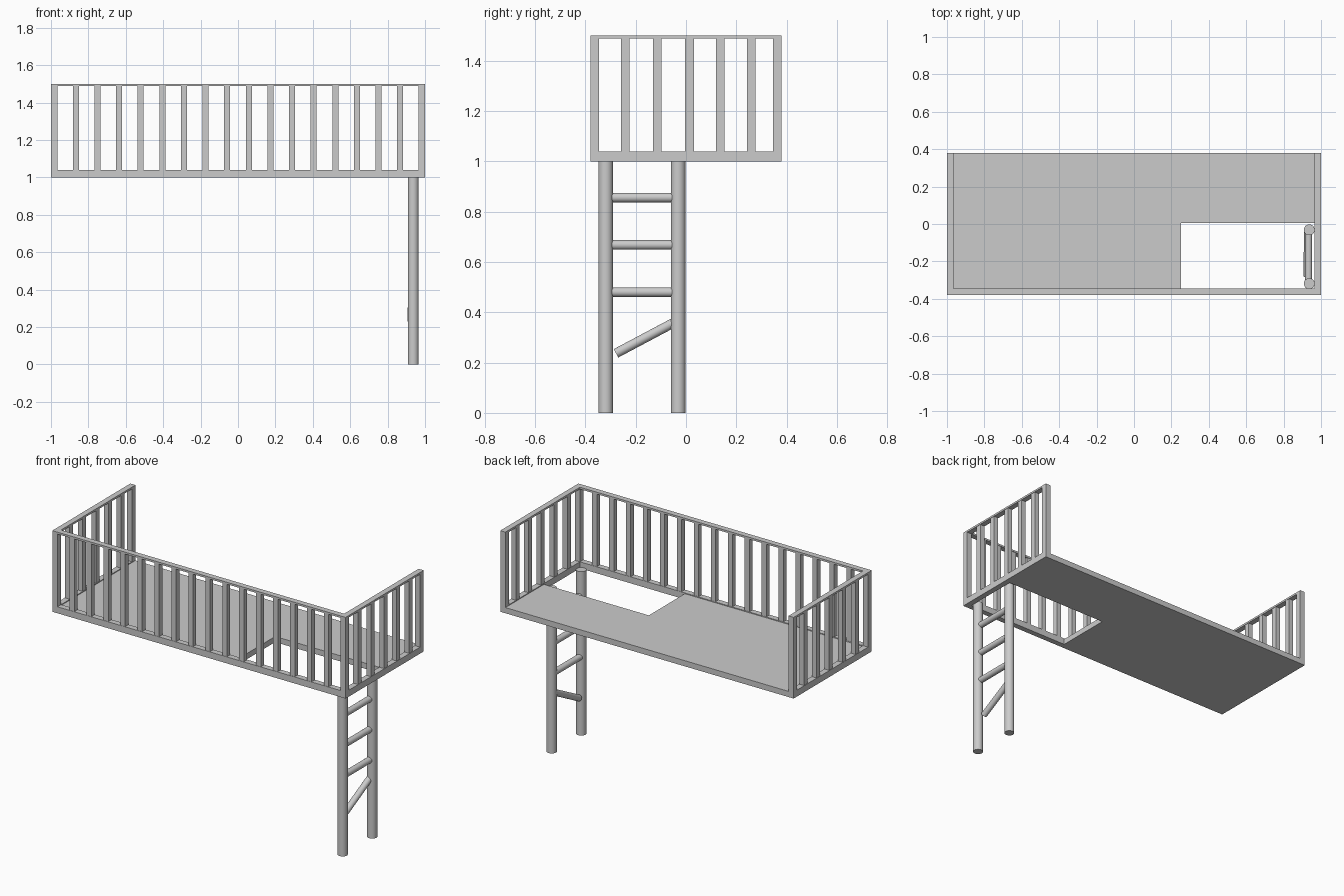
import bpy, bmesh
from mathutils import Vector

if "Cube" in bpy.data.objects:
    bpy.data.objects.remove(bpy.data.objects["Cube"])


def box(name, x0, x1, y0, y1, z0, z1):
    bm = bmesh.new()
    bmesh.ops.create_cube(bm, size=1)
    for v in bm.verts:
        v.co = ((x0 + x1) / 2 + v.co.x * (x1 - x0),
                (y0 + y1) / 2 + v.co.y * (y1 - y0),
                (z0 + z1) / 2 + v.co.z * (z1 - z0))
    return link(name, bm)


def link(name, bm):
    bmesh.ops.recalc_face_normals(bm, faces=bm.faces)
    me = bpy.data.meshes.new(name)
    bm.to_mesh(me)
    bm.free()
    ob = bpy.data.objects.new(name, me)
    bpy.context.collection.objects.link(ob)
    return ob


def rod(name, a, b, r):
    a, b = Vector(a), Vector(b)
    d = b - a
    bpy.ops.mesh.primitive_cylinder_add(vertices=24, radius=r, depth=d.length, location=(a + b) / 2)
    ob = bpy.context.object
    ob.name = name
    ob.rotation_euler = d.to_track_quat('Z', 'Y').to_euler()
    bpy.ops.object.shade_smooth_by_angle()
    return ob


W, D, T = 1.0, 0.38, 0.035          # half width, half depth, rail thickness
Z0, ZB, ZT, Z1 = 1.0, 1.04, 1.488, 1.5

# L-shaped floor with the ladder opening
bm = bmesh.new()
outline = [(-W + T, -D + T), (0.25, -D + T), (0.25, 0.005), (W - T, 0.005), (W - T, D), (-W + T, D)]
face = bm.faces.new([bm.verts.new((x, y, Z0)) for x, y in outline])
top = bmesh.ops.extrude_face_region(bm, geom=[face])
bmesh.ops.translate(bm, vec=(0, 0, 0.035),
                    verts=[e for e in top["geom"] if isinstance(e, bmesh.types.BMVert)])
if face.is_valid is False or len(bm.faces) < 8:
    bm.faces.new([v for v in bm.verts if v.co.z < Z0 + 0.01])
link("floor", bm)

# Front railing
for name, za, zb in (("bottom_rail", Z0, ZB), ("top_rail", ZT, Z1)):
    box("front_" + name, -W + T, W - T, -D, -D + T, za, zb)
step = (2 * W - T) / 17
for i in range(1, 17):
    x = -W + T / 2 + i * step
    box("front_baluster", x - 0.016, x + 0.016, -D + 0.002, -D + T - 0.002, ZB, ZT)

# End railings, left and right
for side, s in (("left", -1), ("right", 1)):
    x0, x1 = sorted((s * W, s * (W - T)))
    box(side + "_bottom_rail", x0, x1, -D, D, Z0, ZB)
    box(side + "_top_rail", x0, x1, -D, D, ZT, Z1)
    for y in (-D + T / 2, D - T / 2):
        box(side + "_corner_post", x0, x1, y - T / 2, y + T / 2, ZB, ZT)
    for y in (-0.242, -0.115, 0.014, 0.137, 0.259):
        box(side + "_baluster", x0 + 0.002, x1 - 0.002, y - 0.017, y + 0.017, ZB, ZT)

# Ladder legs and rungs
LX, YA, YB = 0.937, -0.319, -0.031
for y in (YA, YB):
    rod("ladder_leg", (LX, y, 0), (LX, y, 1.01), 0.029)
for z in (0.48, 0.668, 0.856):
    rod("ladder_rung", (LX - 0.003, YA, z), (LX - 0.003, YB, z), 0.019)
# Lowest rung, come loose at one end
rod("loose_rung", (0.925, -0.278, 0.237), (0.928, -0.035, 0.366), 0.019)
